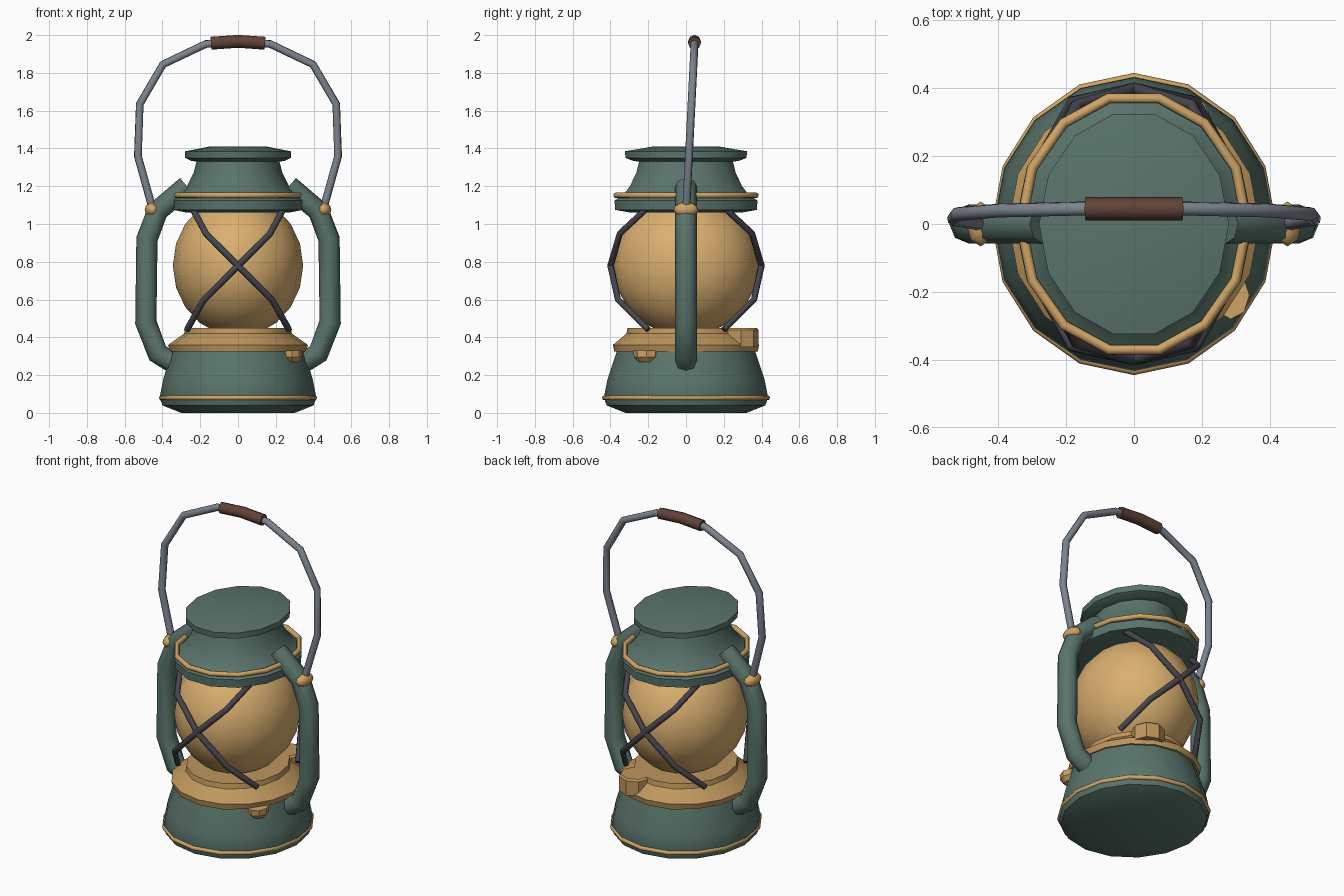
import bpy, bmesh, math

cube = bpy.data.objects.get("Cube")
if cube:
    bpy.data.objects.remove(cube, do_unlink=True)


def material(name, rgb):
    m = bpy.data.materials.new(name)
    m.use_nodes = True
    m.diffuse_color = (*rgb, 1)
    m.node_tree.nodes["Principled BSDF"].inputs["Base Color"].default_value = (*rgb, 1)
    return m


GREEN = material("green enamel", (0.10, 0.175, 0.145))
GLASS = material("amber glass", (0.70, 0.43, 0.16))
BRASS = material("brass", (0.62, 0.37, 0.13))
PLATE = material("dull brass", (0.52, 0.31, 0.11))
STEEL = material("grey steel", (0.20, 0.23, 0.27))
WIRE = material("dark wire", (0.06, 0.06, 0.075))
GRIP = material("brown grip", (0.12, 0.055, 0.04))


def finish(obj, mat, angle=50):
    obj.data.materials.clear()
    obj.data.materials.append(mat)
    bpy.ops.object.select_all(action="DESELECT")
    obj.select_set(True)
    bpy.context.view_layer.objects.active = obj
    bpy.ops.object.shade_smooth_by_angle(angle=math.radians(angle))
    return obj


def turned(name, profile, mat, sides=16, centre=(0, 0)):
    """Elliptical lathe; the profile is a list of (x radius, y radius, z)."""
    bm = bmesh.new()
    rings = []
    for rx, ry, z in profile:
        angles = [math.tau * i / sides for i in range(sides)]
        rings.append([bm.verts.new((centre[0] + rx * math.cos(a),
                                    centre[1] + ry * math.sin(a), z)) for a in angles])
    for low, high in zip(rings, rings[1:]):
        for i in range(sides):
            j = (i + 1) % sides
            bm.faces.new((low[i], low[j], high[j], high[i]))
    bm.faces.new(rings[0])
    bm.faces.new(rings[-1])
    bmesh.ops.recalc_face_normals(bm, faces=bm.faces)
    mesh = bpy.data.meshes.new(name)
    bm.to_mesh(mesh)
    bm.free()
    obj = bpy.data.objects.new(name, mesh)
    bpy.context.collection.objects.link(obj)
    return finish(obj, mat, 35)


def tube(name, points, radius, mat, cyclic=False):
    """Round bar along straight segments."""
    curve = bpy.data.curves.new(name, "CURVE")
    curve.dimensions = "3D"
    curve.bevel_depth = radius
    curve.bevel_resolution = 2
    curve.use_fill_caps = True
    spline = curve.splines.new("POLY")
    spline.points.add(len(points) - 1)
    for p, co in zip(spline.points, points):
        p.co = (*co, 1)
    spline.use_cyclic_u = cyclic
    obj = bpy.data.objects.new(name, curve)
    bpy.context.collection.objects.link(obj)
    bpy.ops.object.select_all(action="DESELECT")
    obj.select_set(True)
    bpy.context.view_layer.objects.active = obj
    bpy.ops.object.convert(target="MESH")
    return finish(bpy.context.view_layer.objects.active, mat)


def hoop(name, rx, ry, z, radius, mat, sides):
    turn = [math.tau * i / sides for i in range(sides)]
    tube(name, [(rx * math.cos(a), ry * math.sin(a), z) for a in turn], radius, mat, True)


def ball(name, location, scale, mat, segments, rings):
    bpy.ops.mesh.primitive_uv_sphere_add(segments=segments, ring_count=rings, radius=1,
                                         location=location)
    obj = bpy.context.object
    obj.name = obj.data.name = name
    obj.scale = scale
    return finish(obj, mat)


# Fuel tank and burner plate
turned("fuel_tank", [(0.30, 0.32, 0), (0.40, 0.42, 0.04), (0.415, 0.435, 0.08),
                     (0.395, 0.415, 0.18), (0.35, 0.365, 0.33)], GREEN)
hoop("tank_band", 0.406, 0.432, 0.08, 0.013, BRASS, 16)
turned("burner_plate", [(0.36, 0.38, 0.325), (0.37, 0.387, 0.36), (0.285, 0.315, 0.42),
                        (0.28, 0.31, 0.45)], PLATE)
turned("filler_cap", [(0.095, 0.095, 0.35), (0.095, 0.095, 0.44), (0.085, 0.085, 0.45)],
       PLATE, 8, (0.14, 0.29))
turned("wick_knob", [(0.035, 0.04, 0.27), (0.055, 0.065, 0.295), (0.055, 0.07, 0.33)],
       BRASS, 8, (0.285, -0.21))

# Glass globe
ball("glass_globe", (0, 0, 0.78), (0.345, 0.385, 0.375), GLASS, 16, 10)

# Hood and chimney lid
turned("hood", [(0.27, 0.30, 1.06), (0.345, 0.385, 1.075), (0.35, 0.388, 1.125),
                (0.31, 0.34, 1.155), (0.27, 0.305, 1.20), (0.235, 0.27, 1.27),
                (0.22, 0.255, 1.33), (0.25, 0.29, 1.335), (0.28, 0.328, 1.35),
                (0.28, 0.332, 1.385), (0.15, 0.18, 1.41)], GREEN, 14)
hoop("hood_band", 0.333, 0.38, 1.152, 0.015, BRASS, 14)

# Crossed guard wires, front and back
for face, y in (("front", -1), ("back", 1)):
    for lean, x in (("a", 1), ("b", -1)):
        path = [(-0.24, 0.21, 1.08), (-0.17, 0.35, 0.95), (0, 0.40, 0.78),
                (0.18, 0.36, 0.60), (0.27, 0.20, 0.44)]
        tube(f"{face}_guard_wire_{lean}", [(px * x, py * y, pz) for px, py, pz in path],
             0.017, WIRE)

# Side air tubes with brass pivots
for side, s in (("left", 1), ("right", -1)):
    path = [(0.27, 1.2), (0.425, 1.07), (0.482, 0.92), (0.488, 0.48),
            (0.425, 0.315), (0.34, 0.265)]
    tube(f"{side}_air_tube", [(s * x, 0, z) for x, z in path], 0.057, GREEN)
    ball(f"{side}_pivot", (s * 0.452, 0, 1.075), (0.042, 0.066, 0.04), BRASS, 8, 6)

# Carrying bail, leaning slightly back, and its grip
half = [(0.455, 1.09), (0.53, 1.36), (0.52, 1.635), (0.397, 1.845), (0.17, 1.953)]
outline = half + [(0, 1.965)] + [(-x, z) for x, z in reversed(half)]
tube("bail", [(x, 0.045 * (z - 1.05) / 0.9, z) for x, z in outline], 0.021, STEEL)
tube("bail_grip", [(-0.143, 0.045, 1.957), (0, 0.045, 1.967), (0.143, 0.045, 1.957)],
     0.034, GRIP)
